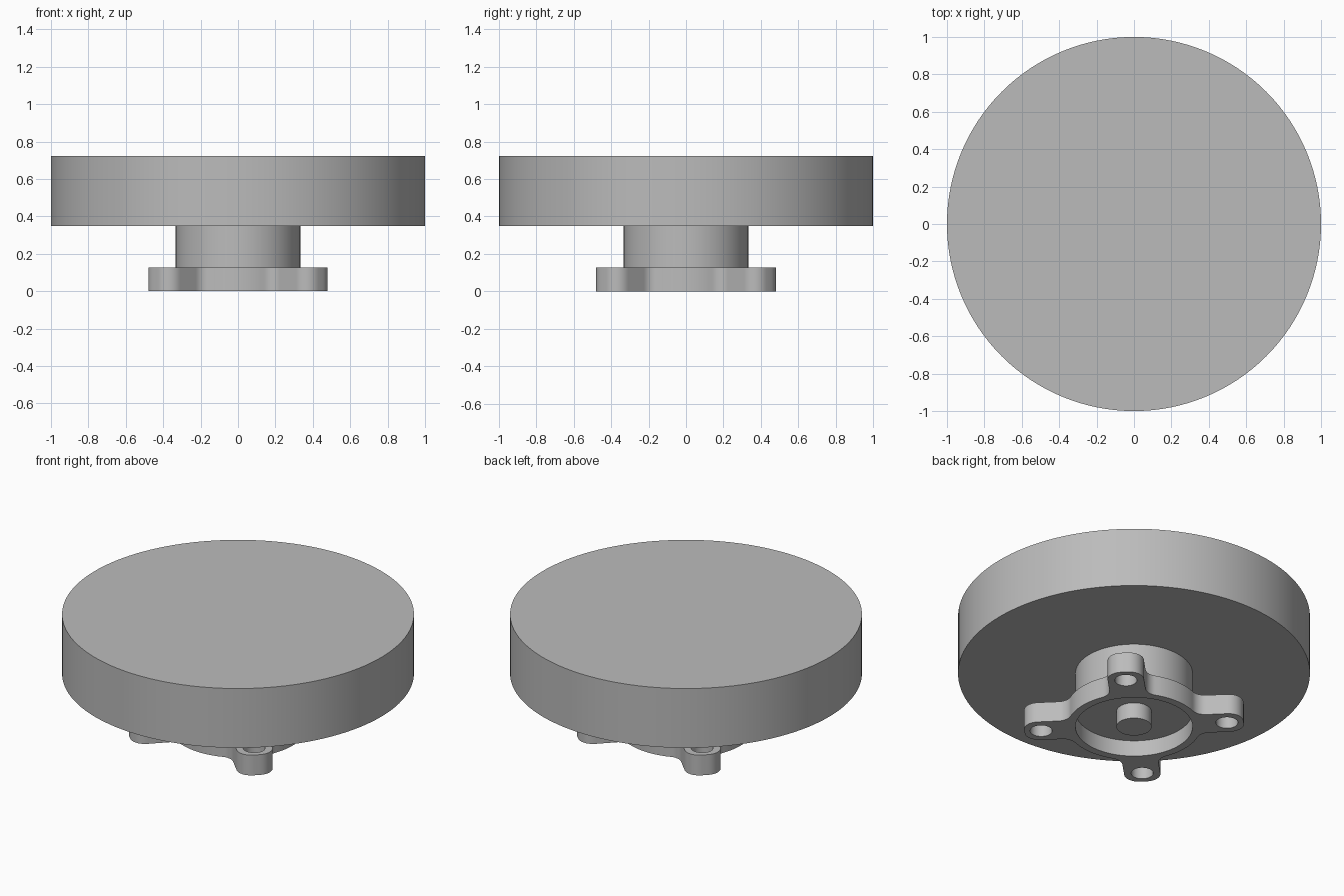
import bpy
import bmesh
from math import cos, sin, pi, sqrt, atan2, radians
from mathutils import Vector, Matrix

if "Cube" in bpy.data.objects:
    bpy.data.objects.remove(bpy.data.objects["Cube"], do_unlink=True)

GREY = (0.5, 0.5, 0.5, 1.0)
grey = bpy.data.materials.new("plain grey")
grey.use_nodes = True
grey.diffuse_color = GREY
grey.node_tree.nodes["Principled BSDF"].inputs["Base Color"].default_value = GREY

# Flange sizes
RING, BORE, THICK, FLOOR = 0.38, 0.333, 0.127, 0.10
LUG_HALF, LUG_END, CORNER, FILLET = 0.103, 0.625, 0.085, 0.08
HOLE, HOLE_DIST = 0.063, 0.53


def finish(obj):
    obj.data.materials.clear()
    obj.data.materials.append(grey)
    bpy.ops.object.select_all(action='DESELECT')
    obj.select_set(True)
    bpy.context.view_layer.objects.active = obj
    bpy.ops.object.shade_smooth_by_angle(angle=radians(35))


def cylinder(name, radius, z0, z1, sides):
    bpy.ops.mesh.primitive_cylinder_add(vertices=sides, radius=radius, depth=z1 - z0,
                                        location=(0, 0, (z0 + z1) / 2))
    obj = bpy.context.object
    obj.name = name
    finish(obj)


def arc(cx, cy, r, a0, a1, n):
    return [Vector((cx + r * cos(a0 + (a1 - a0) * i / n),
                    cy + r * sin(a0 + (a1 - a0) * i / n))) for i in range(n + 1)]


def circle(cx, cy, r, n):
    return arc(cx, cy, r, 0, 2 * pi, n)[:-1]


def half_lug():
    """Outline from the lug tip to the middle of the ring gap, lug along +x."""
    fy = LUG_HALF + FILLET
    fx = sqrt((RING + FILLET) ** 2 - fy ** 2)
    a = atan2(fy, fx)
    pts = arc(LUG_END - CORNER, LUG_HALF - CORNER, CORNER, 0, pi / 2, 10)
    pts += arc(fx, fy, FILLET, -pi / 2, a - pi, 8)
    pts += arc(0, 0, RING, a, pi / 4, 8)[1:]
    return pts


def flange_outline():
    upper = half_lug()
    lower = [Vector((p.x, -p.y)) for p in reversed(upper)]
    lug = lower[1:] + upper
    return [Matrix.Rotation(pi / 4 + k * pi / 2, 2) @ p for k in range(4) for p in lug]


def plate(name, loops, z0, z1):
    """Flat plate with holes, made from a filled and extruded curve."""
    curve = bpy.data.curves.new(name, 'CURVE')
    curve.dimensions = '2D'
    curve.fill_mode = 'BOTH'
    curve.extrude = (z1 - z0) / 2
    for loop in loops:
        spline = curve.splines.new('POLY')
        spline.points.add(len(loop) - 1)
        for point, p in zip(spline.points, loop):
            point.co = (p.x, p.y, 0, 1)
        spline.use_cyclic_u = True
    helper = bpy.data.objects.new(name + " curve", curve)
    bpy.context.collection.objects.link(helper)
    bpy.context.view_layer.update()
    mesh = bpy.data.meshes.new_from_object(
        helper.evaluated_get(bpy.context.evaluated_depsgraph_get()))
    bpy.data.objects.remove(helper, do_unlink=True)
    bm = bmesh.new()
    bm.from_mesh(mesh)
    bmesh.ops.remove_doubles(bm, verts=bm.verts, dist=0.0005)
    bmesh.ops.recalc_face_normals(bm, faces=bm.faces)
    bmesh.ops.translate(bm, verts=bm.verts, vec=(0, 0, (z0 + z1) / 2))
    bm.to_mesh(mesh)
    bm.free()
    obj = bpy.data.objects.new(name, mesh)
    bpy.context.collection.objects.link(obj)
    finish(obj)


# Large disc, hub and centre post
cylinder("disc", 1.0, 0.35, 0.722, 128)
cylinder("hub", BORE, FLOOR, 0.36, 96)
cylinder("centre_post", 0.1, 0, FLOOR + 0.01, 48)

# Mounting flange with four drilled lugs and an open bore
holes = [circle(HOLE_DIST * cos(a), HOLE_DIST * sin(a), HOLE, 32)
         for a in (pi / 4 + k * pi / 2 for k in range(4))]
plate("mounting_flange", [flange_outline(), circle(0, 0, BORE, 96)] + holes, 0, THICK)
